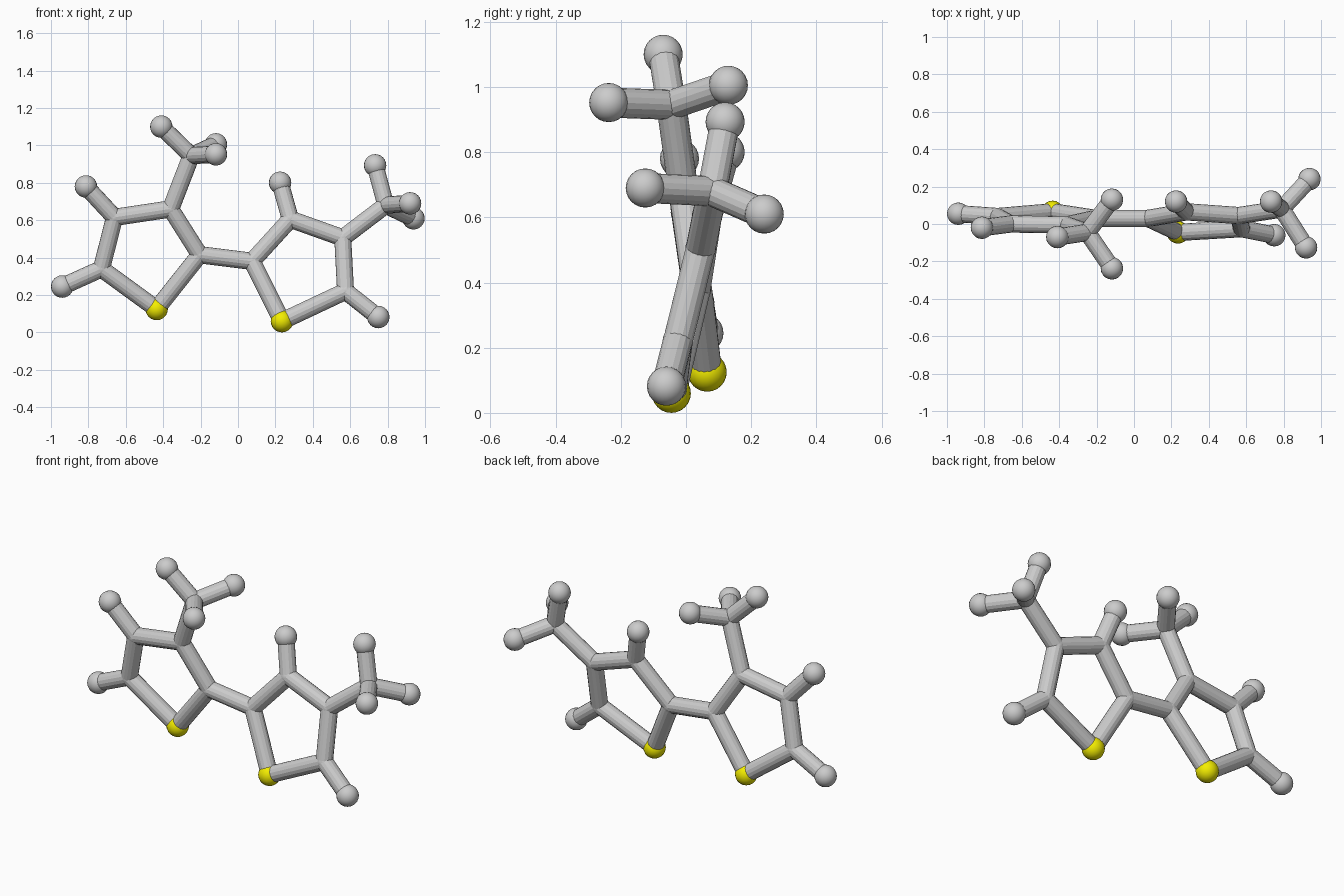
import bpy
from mathutils import Vector

if "Cube" in bpy.data.objects:
    bpy.data.objects.remove(bpy.data.objects["Cube"])

BOND_R, JOINT_R, BALL_R = 0.046, 0.047, 0.06

yellow = bpy.data.materials.new("yellow")
yellow.diffuse_color = (0.9, 0.85, 0.0, 1)
yellow.use_nodes = True
yellow.node_tree.nodes["Principled BSDF"].inputs["Base Color"].default_value = yellow.diffuse_color


def ball(name, p, r, mat=None):
    bpy.ops.mesh.primitive_uv_sphere_add(segments=20, ring_count=12, radius=r, location=p)
    o = bpy.context.object
    o.name = name
    if mat:
        o.data.materials.append(mat)
    bpy.ops.object.shade_smooth_by_angle()


def stick(name, a, b):
    a, b = Vector(a), Vector(b)
    d = b - a
    bpy.ops.mesh.primitive_cylinder_add(vertices=16, radius=BOND_R, depth=d.length,
                                        location=(a + b) / 2)
    o = bpy.context.object
    o.name = name
    o.rotation_euler = d.to_track_quat('Z', 'Y').to_euler()


# Atom positions: S sulfur, C carbon joints, H end balls
atoms = {
    # left ring
    "S1": (-0.435, 0.065, 0.125), "C1": (-0.205, 0.03, 0.415),
    "C2": (-0.36, -0.005, 0.66), "C3": (-0.66, 0.0, 0.615), "C4": (-0.73, 0.04, 0.34),
    "H3": (-0.813, -0.02, 0.78), "H4": (-0.94, 0.055, 0.245),
    # left branch
    "C5": (-0.25, -0.045, 0.945), "H5a": (-0.41, -0.07, 1.10),
    "H5b": (-0.118, 0.13, 1.005), "H5c": (-0.118, -0.237, 0.952),
    # right ring
    "S2": (0.235, -0.045, 0.06), "C6": (0.075, 0.03, 0.38),
    "C7": (0.28, 0.065, 0.605), "C8": (0.56, 0.045, 0.505), "C9": (0.575, -0.025, 0.22),
    "H7": (0.225, 0.12, 0.80), "H9": (0.75, -0.06, 0.082),
    # right branch
    "C10": (0.79, 0.08, 0.68), "H10a": (0.733, 0.12, 0.893),
    "H10b": (0.92, -0.125, 0.69), "H10c": (0.938, 0.24, 0.61),
}

bonds = """S1-C1 C1-C2 C2-C3 C3-C4 C4-S1 C3-H3 C4-H4 C2-C5 C5-H5a C5-H5b C5-H5c
C1-C6 S2-C6 C6-C7 C7-C8 C8-C9 C9-S2 C7-H7 C9-H9 C8-C10 C10-H10a C10-H10b C10-H10c"""

for key, p in atoms.items():
    if key[0] == "S":
        ball("sulfur_ball_" + key[1:], p, BALL_R, yellow)
    elif key[0] == "H":
        ball("end_ball_" + key[1:], p, BALL_R)
    else:
        ball("joint_" + key[1:], p, JOINT_R)

for pair in bonds.split():
    a, b = pair.split("-")
    stick("bond_" + a + "_" + b, atoms[a], atoms[b])
